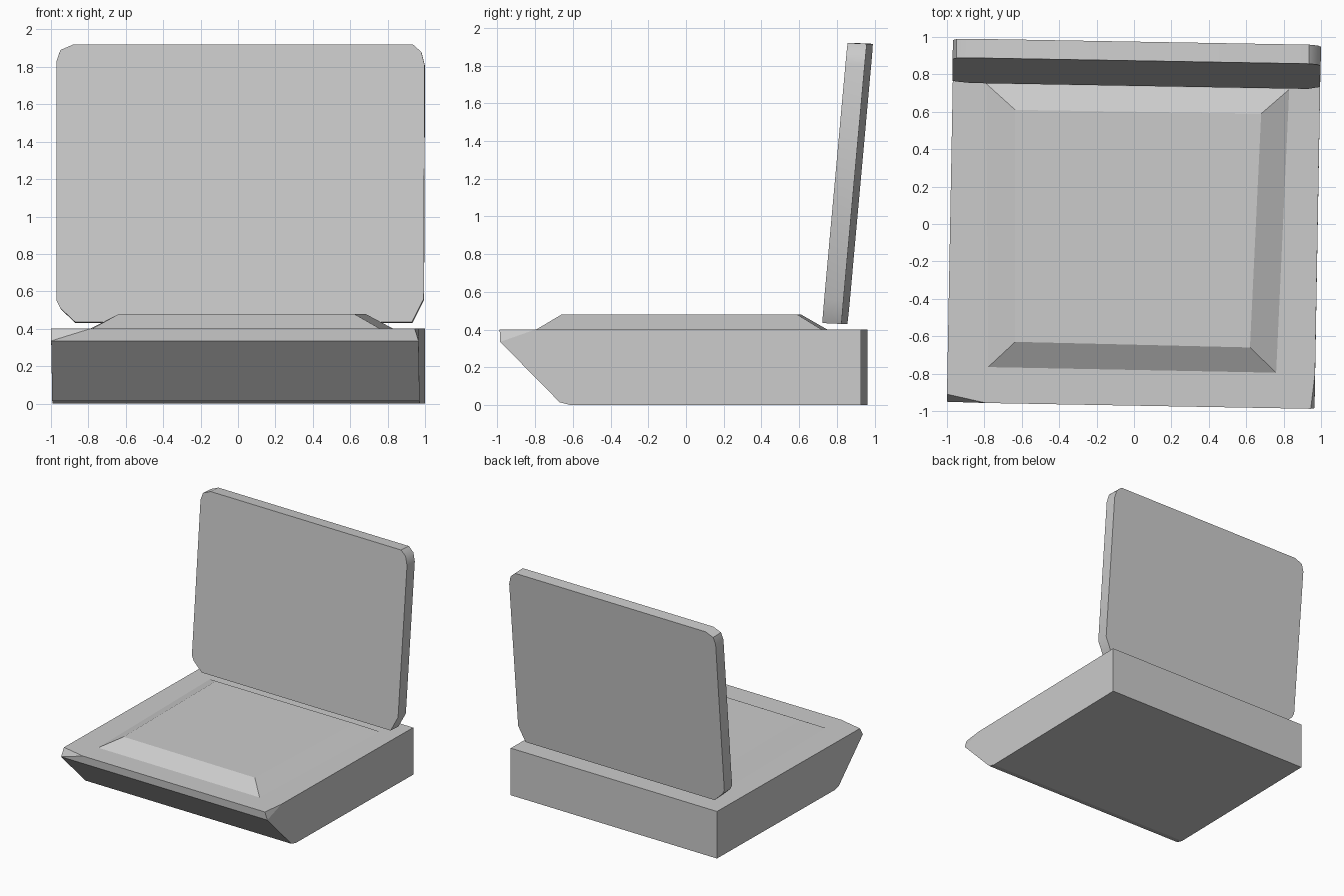
import bpy, bmesh, math

if "Cube" in bpy.data.objects:
    bpy.data.objects.remove(bpy.data.objects["Cube"])

YAW = -0.0175  # the whole model is turned very slightly


def make_object(name, bm):
    bmesh.ops.recalc_face_normals(bm, faces=bm.faces[:])
    mesh = bpy.data.meshes.new(name)
    bm.to_mesh(mesh)
    bm.free()
    obj = bpy.data.objects.new(name, mesh)
    bpy.context.collection.objects.link(obj)
    return obj


def hull(name, points):
    """Convex block from its corner points, with flat regions merged."""
    bm = bmesh.new()
    for p in points:
        bm.verts.new(p)
    bmesh.ops.convex_hull(bm, input=bm.verts[:])
    bmesh.ops.dissolve_limit(bm, angle_limit=math.radians(1),
                             verts=bm.verts[:], edges=bm.edges[:])
    return make_object(name, bm)


def turned(x, y, z, cy=-0.0125):
    return (x - YAW * y, cy + y + YAW * x, z)


# Base block with undercut front
base = []
for x in (-0.982, 0.982):
    base += [turned(x, y, z) for y, z in
             ((0.958, 0), (0.958, 0.40), (-0.955, 0.335), (-0.64, 0.015), (-0.58, 0))]
# top front edge, with small cut corners
base += [(-1.0, -0.91, 0.40), (-0.79, -0.957, 0.40),
         (0.945, -0.988, 0.40), (0.968, -0.80, 0.40)]
hull("base", base)

# Raised pad with sloping sides
pad_low = [(-0.78, -0.765), (0.76, -0.795), (0.83, 0.72), (-0.79, 0.75)]
pad_high = [(-0.635, -0.63), (0.62, -0.66), (0.68, 0.59), (-0.635, 0.61)]
bm = bmesh.new()
low = [bm.verts.new((x, y, 0.40)) for x, y in pad_low]
high = [bm.verts.new((x, y, 0.48)) for x, y in pad_high]
bm.faces.new(low)
bm.faces.new(high)
for i in range(4):
    j = (i + 1) % 4
    bm.faces.new((low[i], low[j], high[j], high[i]))
make_object("raised_pad", bm)

# Leaning lid with clipped corners
outline = [(-0.87, 0.435), (0.93, 0.435), (0.993, 0.56), (0.998, 1.81), (0.98, 1.88),
           (0.935, 1.92), (-0.88, 1.92), (-0.95, 1.89), (-0.97, 1.83),
           (-0.97, 0.55), (-0.95, 0.51)]
bm = bmesh.new()
front = bm.faces.new([bm.verts.new((x, 0.738 + 0.0906 * (z - 0.43) + YAW * x, z))
                      for x, z in outline])
ext = bmesh.ops.extrude_face_region(bm, geom=[front], use_keep_orig=True)
back = [g for g in ext["geom"] if isinstance(g, bmesh.types.BMVert)]
bmesh.ops.translate(bm, verts=back, vec=(0.002, 0.102, -0.005))
lid = make_object("lid", bm)
bpy.context.view_layer.objects.active = lid
lid.select_set(True)
bpy.ops.object.shade_smooth_by_angle(angle=math.radians(35))
